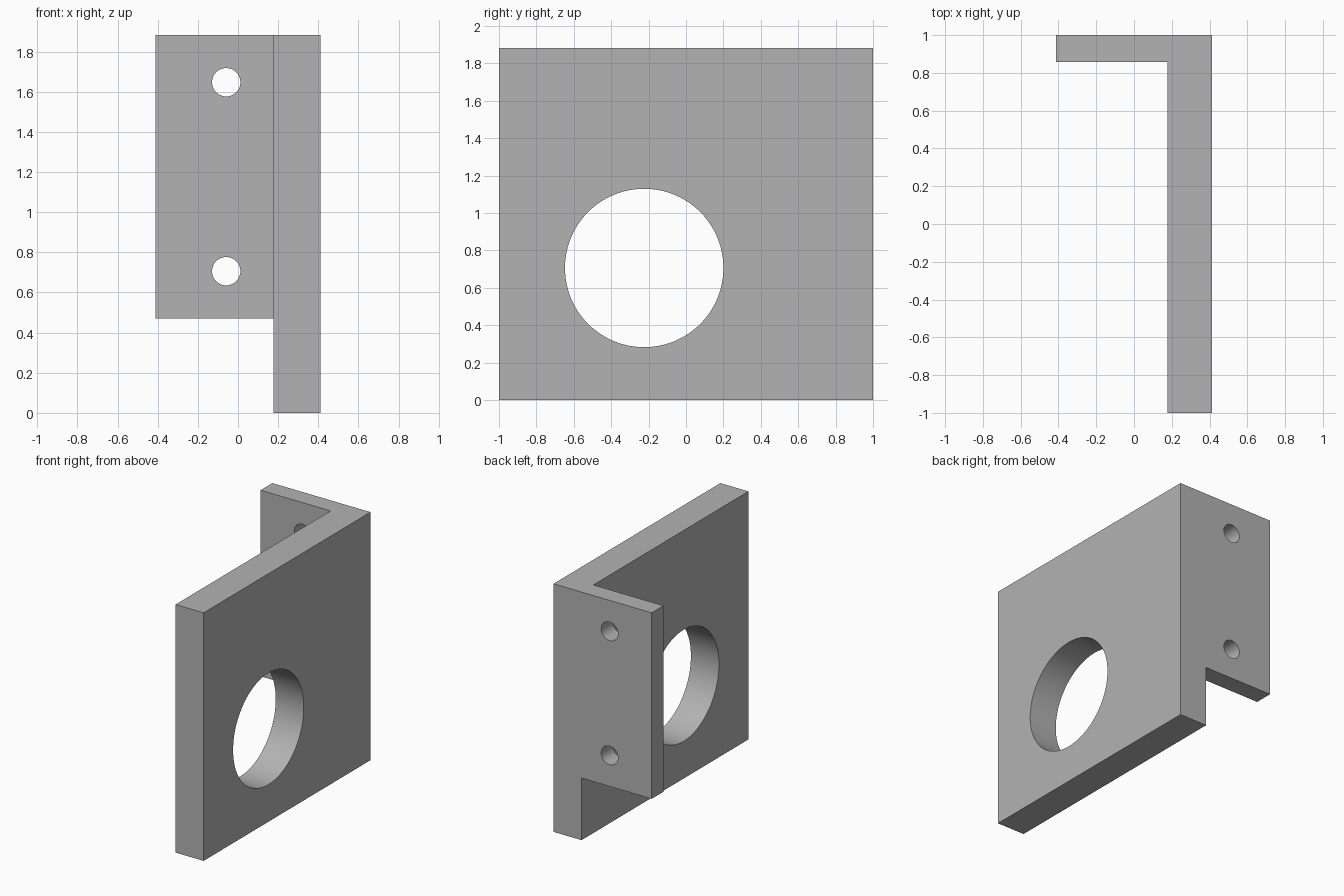
import bpy, bmesh
from math import radians
from mathutils import Vector

cube = bpy.data.objects.get("Cube")
if cube:
    bpy.data.objects.remove(cube, do_unlink=True)

UNIT = 2 / 85                      # one drawing unit
WIDTH, DEPTH, HEIGHT = 35 * UNIT, 85 * UNIT, 80 * UNIT
PLATE, FLANGE = 10 * UNIT, 6 * UNIT    # wall thicknesses
STEP = 20 * UNIT                       # flange starts above the floor
LEFT, RIGHT, BACK = -WIDTH / 2, WIDTH / 2, DEPTH / 2
INNER = RIGHT - PLATE

grey = bpy.data.materials.new("plain grey")
grey.use_nodes = True
colour = (0.45, 0.45, 0.45, 1)
grey.diffuse_color = colour
grey.node_tree.nodes["Principled BSDF"].inputs["Base Color"].default_value = colour


def extrude(bm, faces, dy):
    """Extrude faces along y and return the moved caps."""
    geom = bmesh.ops.extrude_face_region(bm, geom=faces)["geom"]
    verts = [g for g in geom if isinstance(g, bmesh.types.BMVert)]
    bmesh.ops.translate(bm, verts=verts, vec=Vector((0, dy, 0)))
    return [g for g in geom if isinstance(g, bmesh.types.BMFace)]


# Bracket: back profile of flange and plate, extruded to the front
bm = bmesh.new()
a, b, c, d, e, f, g = [bm.verts.new((x, BACK, z)) for x, z in (
    (LEFT, STEP), (INNER, STEP), (INNER, HEIGHT), (LEFT, HEIGHT),
    (INNER, 0), (RIGHT, 0), (RIGHT, HEIGHT))]
profile = [bm.faces.new((a, b, c, d)), bm.faces.new((e, f, g, c, b))]
caps = extrude(bm, profile, -FLANGE)
plate_cap = [face for face in caps if face.calc_center_median().x > INNER]
extrude(bm, plate_cap, FLANGE - DEPTH)
bmesh.ops.recalc_face_normals(bm, faces=bm.faces)
bmesh.ops.dissolve_limit(bm, angle_limit=radians(1), verts=bm.verts, edges=bm.edges)
mesh = bpy.data.meshes.new("angle_bracket")
bm.to_mesh(mesh)
bm.free()
mesh.materials.append(grey)
bracket = bpy.data.objects.new("angle_bracket", mesh)
bpy.context.collection.objects.link(bracket)


def drill(name, location, radius, rotation, sides):
    """Cut a round through hole into the bracket."""
    bpy.ops.mesh.primitive_cylinder_add(vertices=sides, radius=radius, depth=0.6,
                                        location=location, rotation=rotation)
    cutter = bpy.context.object
    cutter.name = name + "_cutter"
    cutter.hide_render = True
    cutter.data.materials.append(grey)
    mod = bracket.modifiers.new(name, "BOOLEAN")
    mod.operation = "DIFFERENCE"
    mod.solver = "EXACT"
    mod.object = cutter
    bpy.context.view_layer.objects.active = bracket
    bpy.ops.object.modifier_apply(modifier=name)
    bpy.data.objects.remove(cutter, do_unlink=True)


# Large bore through the plate, two screw holes through the flange
drill("bore", (RIGHT - PLATE / 2, 33 * UNIT - BACK, 30 * UNIT), 18 * UNIT,
      (0, radians(90), 0), 96)
for name, z in (("lower_screw_hole", 30), ("upper_screw_hole", 70)):
    drill(name, (LEFT + 15 * UNIT, BACK - FLANGE / 2, z * UNIT), 3 * UNIT,
          (radians(90), 0, 0), 48)

bpy.ops.object.select_all(action="DESELECT")
bracket.select_set(True)
bpy.context.view_layer.objects.active = bracket
bpy.ops.object.shade_smooth_by_angle(angle=radians(30))
